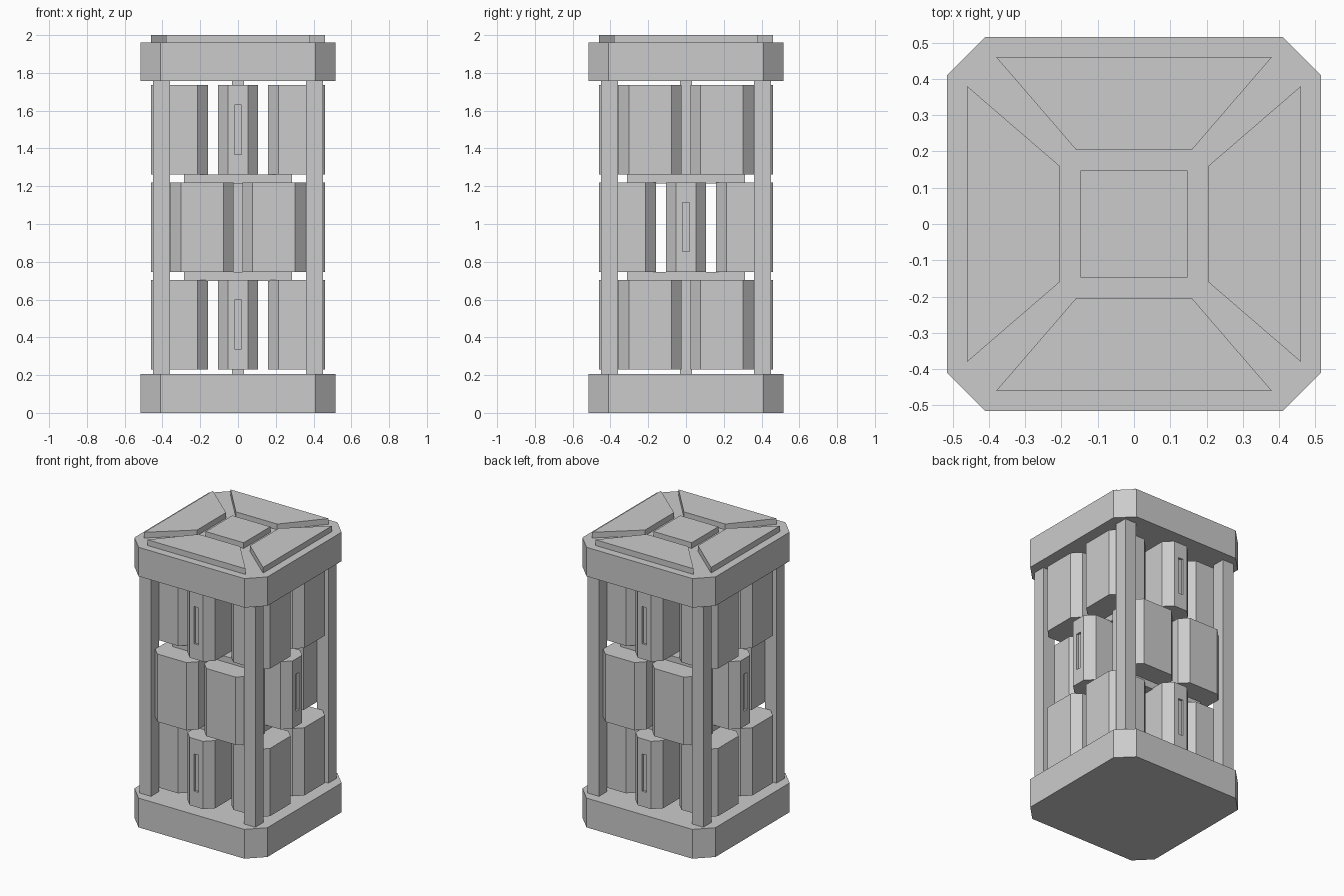
import bpy, bmesh, math
from mathutils import Matrix

if "Cube" in bpy.data.objects:
    bpy.data.objects.remove(bpy.data.objects["Cube"])


def finish(bm, name, matrix=None):
    if matrix is not None:
        bm.transform(matrix)
    bmesh.ops.recalc_face_normals(bm, faces=bm.faces)
    mesh = bpy.data.meshes.new(name)
    bm.to_mesh(mesh)
    bm.free()
    obj = bpy.data.objects.new(name, mesh)
    bpy.context.collection.objects.link(obj)
    return obj


def prism(points, z0, z1):
    bm = bmesh.new()
    bottom = [bm.verts.new((x, y, z0)) for x, y in points]
    top = [bm.verts.new((x, y, z1)) for x, y in points]
    bm.faces.new(bottom[::-1])
    bm.faces.new(top)
    n = len(points)
    for i in range(n):
        j = (i + 1) % n
        bm.faces.new((bottom[i], bottom[j], top[j], top[i]))
    bmesh.ops.recalc_face_normals(bm, faces=bm.faces)
    return bm


def rect(cx, cy, hx, hy):
    return [(cx - hx, cy - hy), (cx + hx, cy - hy), (cx + hx, cy + hy), (cx - hx, cy + hy)]


def octagon(cx, cy, hx, hy, c):
    pts = [(-hx + c, -hy), (hx - c, -hy), (hx, -hy + c), (hx, hy - c),
           (hx - c, hy), (-hx + c, hy), (-hx, hy - c), (-hx, -hy + c)]
    return [(cx + x, cy + y) for x, y in pts]


def turn(degrees):
    return Matrix.Rotation(math.radians(degrees), 4, 'Z')


def slot_cell(name, z0, z1, matrix):
    # narrow cell with a recessed vertical slot on its outer face
    bm = prism(octagon(0, -0.31, 0.107, 0.15, 0.055), z0, z1)
    face = min(bm.faces, key=lambda f: f.calc_center_median().y)
    bmesh.ops.inset_individual(bm, faces=[face], thickness=0.01)
    mid = (z0 + z1) / 2
    for v in face.verts:
        v.co.x = math.copysign(0.018, v.co.x)
        v.co.z = mid + math.copysign(0.13, v.co.z - mid)
    inner = bmesh.ops.extrude_discrete_faces(bm, faces=[face])["faces"][0]
    bmesh.ops.translate(bm, verts=list(inner.verts), vec=(0, 0.015, 0))
    finish(bm, name, matrix)


# base and cap slabs
finish(prism(octagon(0, 0, 0.515, 0.515, 0.105), 0, 0.205), "base")
finish(prism(octagon(0, 0, 0.515, 0.515, 0.105), 1.757, 1.96), "cap")

# raised panels on the cap
finish(prism(rect(0, 0, 0.147, 0.147), 1.96, 2.0), "cap_centre_panel")
trapezoid = [(-0.38, -0.46), (0.38, -0.46), (0.16, -0.205), (-0.16, -0.205)]
for i in range(4):
    finish(prism(trapezoid, 1.96, 2.0), "cap_side_panel", turn(90 * i))

# corner posts and central column
for sx in (-1, 1):
    for sy in (-1, 1):
        finish(prism(rect(sx * 0.404, sy * 0.404, 0.045, 0.045), 0.205, 1.757), "corner_post")
finish(prism(rect(0, 0, 0.033, 0.033), 0.205, 1.757), "central_column")

# shelf plates between the layers
for z0, z1 in ((0.697, 0.747), (1.215, 1.262)):
    finish(prism(rect(0, 0, 0.287, 0.313), z0, z1), "shelf_plate")

# three layers of cells, the middle one turned a quarter
for i, z0 in enumerate((0.23, 0.747, 1.262)):
    z1 = z0 + 0.474
    angle = 90 * (i % 2)
    for sx in (-1, 1):
        for sy in (-1, 1):
            finish(prism(octagon(sx * 0.31, sy * 0.19, 0.15, 0.167, 0.054), z0, z1),
                   "wide_cell", turn(angle))
    for half in (0, 180):
        slot_cell("slot_cell", z0, z1, turn(angle + half))
